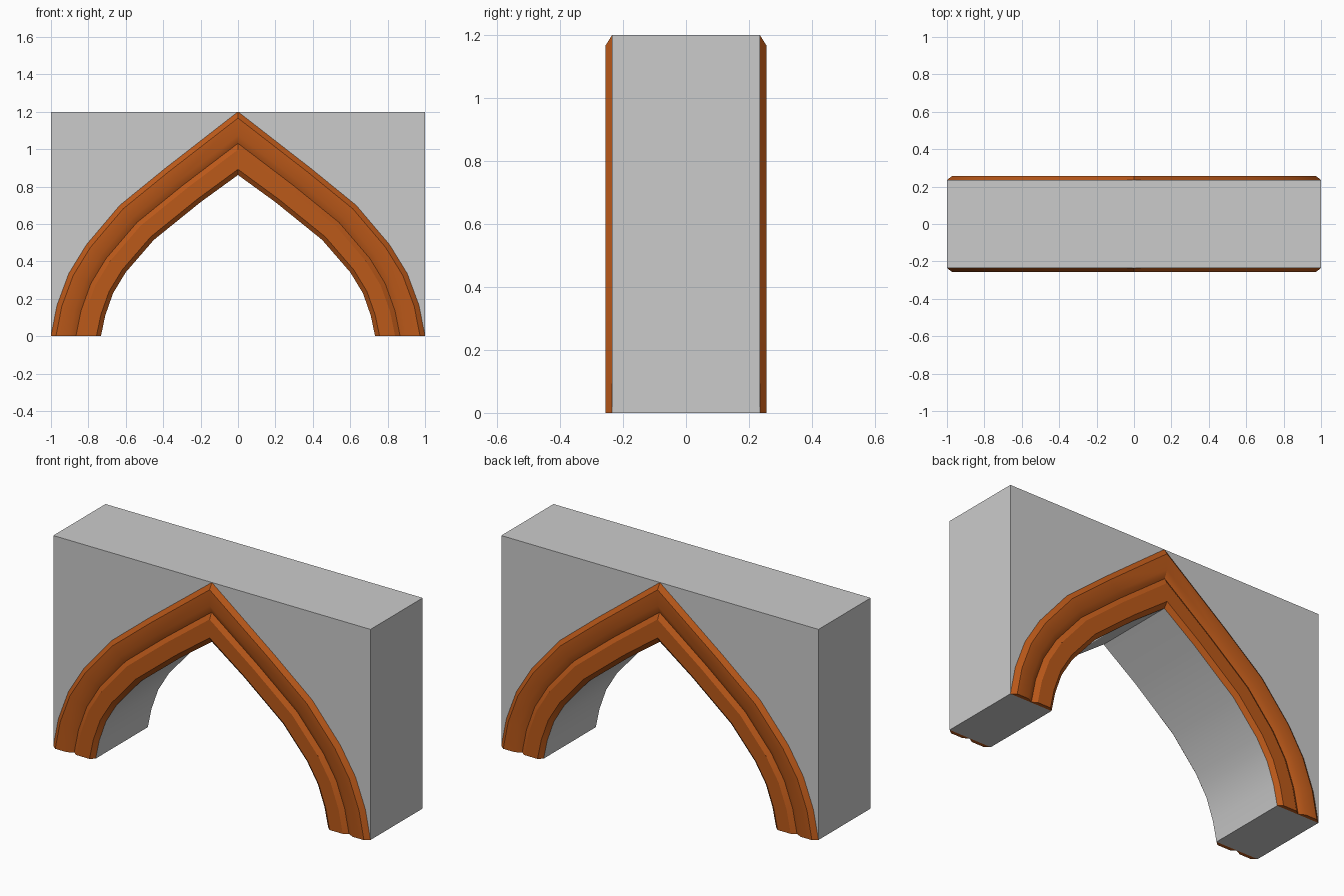
import bpy, bmesh

if "Cube" in bpy.data.objects:
    bpy.data.objects.remove(bpy.data.objects["Cube"])

HALF = 0.235  # half the wall thickness

# Right half of the pointed arch, from springing to apex
OUTER = [(1.0, 0), (0.968, 0.165), (0.905, 0.335), (0.81, 0.49),
         (0.632, 0.70), (0.39, 0.897), (0, 1.2)]
INNER = [(0.733, 0), (0.71, 0.11), (0.668, 0.23), (0.6, 0.342),
         (0.45, 0.515), (0.2, 0.717), (0, 0.862)]
# Moulding section: (fraction from outer to inner curve, projection from wall)
SECTION = [(0, 0), (0.1, 0.021), (0.37, 0.021), (0.5, 0.003),
           (0.6, 0.021), (0.91, 0.021), (1, 0)]


def full_arch(half):
    """Mirror a half curve so it runs right springing -> apex -> left."""
    return half + [(-x, z) for x, z in reversed(half[:-1])]


def finish(bm, name, mat=None):
    bmesh.ops.recalc_face_normals(bm, faces=bm.faces)
    mesh = bpy.data.meshes.new(name)
    bm.to_mesh(mesh)
    bm.free()
    ob = bpy.data.objects.new(name, mesh)
    bpy.context.collection.objects.link(ob)
    if mat:
        mesh.materials.append(mat)
    bpy.ops.object.select_all(action='DESELECT')
    ob.select_set(True)
    bpy.context.view_layer.objects.active = ob
    bpy.ops.object.shade_smooth_by_angle()
    return ob


# Wall block with the arched opening
bm = bmesh.new()
outline = full_arch(INNER) + [(-1, 0), (-1, 1.2), (0, 1.2), (1, 1.2), (1, 0)]
face = bm.faces.new([bm.verts.new((x, -HALF, z)) for x, z in outline])
ext = bmesh.ops.extrude_face_region(bm, geom=[face], use_keep_orig=True)
bmesh.ops.translate(bm, vec=(0, 2 * HALF, 0),
                    verts=[v for v in ext['geom'] if isinstance(v, bmesh.types.BMVert)])
finish(bm, "arch_wall")

orange = bpy.data.materials.new("orange_trim")
orange.diffuse_color = (0.5, 0.1, 0.01, 1)
orange.use_nodes = True
orange.node_tree.nodes["Principled BSDF"].inputs["Base Color"].default_value = orange.diffuse_color


# Moulding swept along the arch, backed by a flat strip on the wall
def moulding(name, side):
    bm = bmesh.new()
    rings = []
    for (ox, oz), (ix, iz) in zip(full_arch(OUTER), full_arch(INNER)):
        rings.append([bm.verts.new((ox + (ix - ox) * t, side * (HALF + d), oz + (iz - oz) * t))
                      for t, d in SECTION])
    for a, b in zip(rings, rings[1:]):
        n = len(a)
        for i in range(n):
            j = (i + 1) % n
            bm.faces.new((a[i], a[j], b[j], b[i]))
    bm.faces.new(rings[0])
    bm.faces.new(rings[-1])
    finish(bm, name, orange)


moulding("front_moulding", -1)
moulding("back_moulding", 1)
